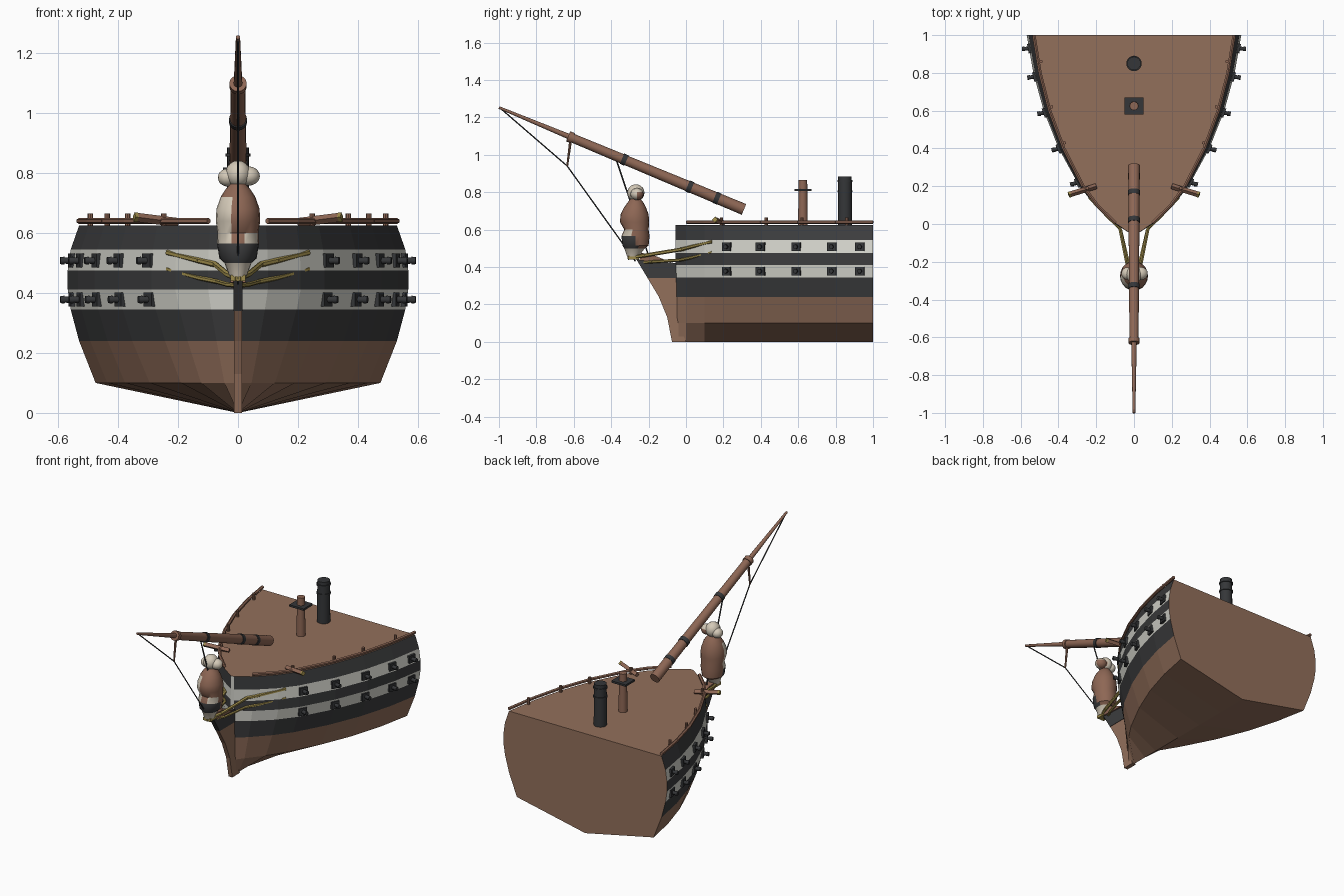
import bpy, bmesh, math
from mathutils import Vector, Matrix

cube = bpy.data.objects.get("Cube")
if cube:
    bpy.data.objects.remove(cube)


def material(name, rgb):
    m = bpy.data.materials.new(name)
    m.use_nodes = True
    m.diffuse_color = (*rgb, 1)
    m.node_tree.nodes["Principled BSDF"].inputs["Base Color"].default_value = (*rgb, 1)
    return m


BROWN = material("hull brown", (.29, .16, .105))
SPAR = material("spar brown", (.27, .135, .09))
BLACK = material("tarred black", (.045, .046, .048))
IRON = material("iron", (.035, .037, .04))
WHITE = material("white band", (.68, .68, .62))
GOLD = material("gold", (.34, .26, .07))
CREAM = material("cream", (.66, .59, .48))


def finish(name, bm, mats, smooth=False, rule=None):
    bmesh.ops.recalc_face_normals(bm, faces=bm.faces)
    if rule:
        for f in bm.faces:
            f.material_index = rule(f.calc_center_median())
    me = bpy.data.meshes.new(name)
    bm.to_mesh(me)
    bm.free()
    for m in mats:
        me.materials.append(m)
    ob = bpy.data.objects.new(name, me)
    bpy.context.collection.objects.link(ob)
    if smooth:
        bpy.ops.object.select_all(action='DESELECT')
        ob.select_set(True)
        bpy.context.view_layer.objects.active = ob
        bpy.ops.object.shade_smooth_by_angle(angle=math.radians(40))
    return ob


def add_rod(bm, a, b, r1, r2=None, segs=12):
    a, b = Vector(a), Vector(b)
    d = b - a
    mat = Matrix.Translation((a + b) / 2) @ d.to_track_quat('Z', 'Y').to_matrix().to_4x4()
    bmesh.ops.create_cone(bm, cap_ends=True, segments=segs, radius1=r1,
                          radius2=r1 if r2 is None else r2, depth=d.length, matrix=mat)


def add_box(bm, center, size, turn=0):
    mat = Matrix.Translation(center) @ Matrix.Rotation(turn, 4, 'Z') @ Matrix.Diagonal((*size, 1))
    bmesh.ops.create_cube(bm, size=1, matrix=mat)


def rods(name, items, mat, segs=12):
    bm = bmesh.new()
    for item in items:
        add_rod(bm, *item, segs=segs)
    return finish(name, bm, [mat], smooth=segs > 6)


def path(pts, r):
    return [(p, q, r) for p, q in zip(pts, pts[1:])]


def lerp(table, t, col=1):
    for p, q in zip(table, table[1:]):
        if t <= q[0]:
            return p[col] + (q[col] - p[col]) * (t - p[0]) / (q[0] - p[0])
    return table[-1][col]


# Hull: plan outline (y, half width) and levels (z, widest half width, bow hollowness)
PLAN = [(-.055, .012), (0, .1), (.1, .21), (.2, .29), (.4, .4), (.6, .48), (.8, .535), (1, .57)]
LEVELS = [(.1, .475, 1.35), (.24, .53, 1.15), (.345, .558, 1.05), (.412, .568, 1),
          (.475, .568, 1), (.545, .558, 1), (.625, .53, 1)]


def half(y, z):
    return (lerp(PLAN, y) / .57) ** lerp(LEVELS, z, 2) * lerp(LEVELS, z, 1)


bm = bmesh.new()
rings = []
for y, _ in PLAN:
    side = [(half(y, l[0]), l[0]) for l in LEVELS]
    section = [(-x, z) for x, z in reversed(side)] + [(0, 0)] + side
    rings.append([bm.verts.new((x, y, z)) for x, z in section])
for r, s in zip(rings, rings[1:]):
    for i in range(len(r)):
        j = (i + 1) % len(r)
        bm.faces.new((r[i], r[j], s[j], s[i]))
bm.faces.new(rings[0])
bm.faces.new(rings[-1])


def hull_colour(c):
    if c.z < .24 or c.z > .62 or c.y > .99:
        return 0
    return 2 if .345 < c.z < .412 or .475 < c.z < .545 else 1


bow = finish("hull", bm, [BROWN, BLACK, WHITE], rule=hull_colour)

# Stem: thin cutwater, lower brown part and upper black part
def plate(name, outline, thick, mat):
    bm = bmesh.new()
    f = bm.faces.new([bm.verts.new((-thick / 2, y, z)) for y, z in outline])
    ext = bmesh.ops.extrude_face_region(bm, geom=[f])
    bmesh.ops.translate(bm, vec=(thick, 0, 0),
                        verts=[v for v in ext["geom"] if isinstance(v, bmesh.types.BMVert)])
    finish(name, bm, [mat])


plate("stem_lower", [(0, 0), (-.075, 0), (-.1, .13), (-.145, .24), (-.205, .34), (-.04, .34), (-.04, .1)], .026, BROWN)
plate("stem_upper", [(-.205, .34), (-.265, .44), (-.2, .435), (-.04, .42), (-.04, .34)], .03, BLACK)
plate("figure_seat", [(-.25, .435), (-.24, .475), (-.19, .47), (-.08, .425)], .05, SPAR)

# Head rails curving from the stem to the hull
items = []
for s in (-1, 1):
    upper = [(0, -.31, .448), (s * .035, -.22, .462), (s * .075, -.02, .495), (s * .13, .03, .508), (s * .235, .14, .535)]
    lower = [(0, -.24, .425), (s * .035, -.18, .428), (s * .07, -.03, .438), (s * .13, .03, .45), (s * .235, .14, .48)]
    items += path(upper, .01) + path(lower, .008)
rods("head_rails", items, GOLD, 6)
bm = bmesh.new()
add_box(bm, (0, -.28, .45), (.05, .06, .02))
finish("rail_knee", bm, [GOLD])

# Gun ports and barrels, two rows on each side
lids, guns = bmesh.new(), bmesh.new()
for s in (-1, 1):
    for z in (.378, .508):
        for y in (.22, .4, .59, .78, .93):
            slope = (half(y + .03, z) - half(y - .03, z)) / .06
            turn = -math.atan(slope)
            x = half(y, z)
            add_box(lids, (s * x, y, z), (.022, .05, .046), s * turn)
            d = Vector((s, -slope * .5, 0)).normalized()
            p = Vector((s * x, y, z))
            add_rod(guns, p, p + d * .032, .012, .01, 10)
            add_rod(guns, p + d * .028, p + d * .042, .013, .012, 10)
finish("gun_ports", lids, [IRON])
finish("gun_barrels", guns, [IRON], True)

# Deck rails and posts
items, posts = [], []
for s in (-1, 1):
    ys = [.005, .1, .2, .3, .4, .5, .6, .7, .8, .9, 1]
    items += path([(s * half(y, .625), y, .64) for y in ys], .01)
    for y in (.19, .43, .62, .86):
        x = s * (half(y, .625) - .015)
        posts.append(((x, y, .62), (x, y, .665), .009))
rods("deck_rails", items, SPAR, 6)
rods("rail_posts", posts, SPAR, 8)

# Catheads with gold ends
beams, ends = bmesh.new(), bmesh.new()
for s in (-1, 1):
    a, b = Vector((s * .2, .2, .635)), Vector((s * .335, .158, .652))
    add_rod(beams, a, b, .015, segs=4)
    add_rod(ends, b, b + (b - a).normalized() * .012, .016, segs=4)
finish("catheads", beams, [SPAR])
finish("cathead_ends", ends, [GOLD])

# Bowsprit with a thinner outer boom, iron bands and striker
def on_sprit(y):
    return Vector((0, y, .708 + (.31 - y) * .416))


rods("bowsprit", [(on_sprit(.31), on_sprit(-.62), .031, .024)], SPAR, 16)
rods("jib_boom", [(on_sprit(-.6), on_sprit(-1), .015, .007)], SPAR, 12)
rods("bowsprit_bands", [(on_sprit(y + .012), on_sprit(y - .012), r)
                        for y, r in ((.165, .032), (.02, .032), (-.33, .03))], IRON, 16)
rods("bowsprit_cap", [(on_sprit(-.605), on_sprit(-.63), .029)], SPAR, 16)
rods("striker", [(on_sprit(-.615), (0, -.635, .94), .008, .005)], SPAR, 8)
rods("stays", path([on_sprit(-.995), (0, -.635, .94), (0, -.27, .43)], .0035)
     + path([on_sprit(-.38), (0, -.2, .46)], .004), IRON, 6)

# Mast stump with square top
rods("fore_mast", [((0, .625, .62), (0, .625, .865), .026, .023)], SPAR, 16)
bm = bmesh.new()
add_box(bm, (0, .625, .812), (.1, .09, .012))
finish("mast_top", bm, [IRON])

# Iron funnel
rods("funnel", [((0, .85, .62), (0, .85, .885), .038, .036), ((0, .85, .855), (0, .85, .865), .041),
                ((0, .85, .8), (0, .85, .81), .041)], IRON, 20)


# Figurehead: body built from stacked oval sections (z, centre y, half width, half depth)
def stacked(name, sections, mats, rule):
    bm = bmesh.new()
    n, loops = 20, []
    for z, cy, rx, ry in sections:
        loops.append([bm.verts.new((rx * math.cos(2 * math.pi * i / n),
                                    cy + ry * math.sin(2 * math.pi * i / n), z)) for i in range(n)])
    for a, b in zip(loops, loops[1:]):
        for i in range(n):
            bm.faces.new((a[i], a[(i + 1) % n], b[(i + 1) % n], b[i]))
    bm.faces.new(loops[0])
    bm.faces.new(loops[-1])
    finish(name, bm, mats, True, rule)


def body_colour(c):
    if c.z < .505:
        return 1
    if c.z < .57 and c.y < -.26:
        return 2
    patch = c.x < -.02 and c.y < -.275 and (c.z < .72)
    return 1 if patch or (c.z < .61 and c.x > .03 and c.y < -.29) else 0


stacked("figure_body", [(.455, -.285, .028, .03), (.5, -.275, .045, .055), (.515, -.27, .062, .07),
                        (.565, -.27, .07, .075), (.6, -.265, .068, .065), (.64, -.275, .074, .078),
                        (.68, -.275, .072, .075), (.72, -.272, .058, .058), (.745, -.27, .042, .042),
                        (.765, -.27, .024, .026)], [SPAR, CREAM, BLACK], body_colour)

bm = bmesh.new()
for x, y, z, sx, sy, sz in ((0, -.268, .797, .042, .046, .045), (.035, -.262, .79, .038, .035, .032),
                            (-.035, -.262, .785, .032, .033, .03)):
    mat = Matrix.Translation((x, y, z)) @ Matrix.Diagonal((sx, sy, sz, 1))
    bmesh.ops.create_uvsphere(bm, u_segments=16, v_segments=10, radius=1, matrix=mat)
finish("figure_head", bm, [CREAM, SPAR], True,
       lambda c: 1 if (c.x > .02 and c.y > -.265 and c.z < .8) else 0)
